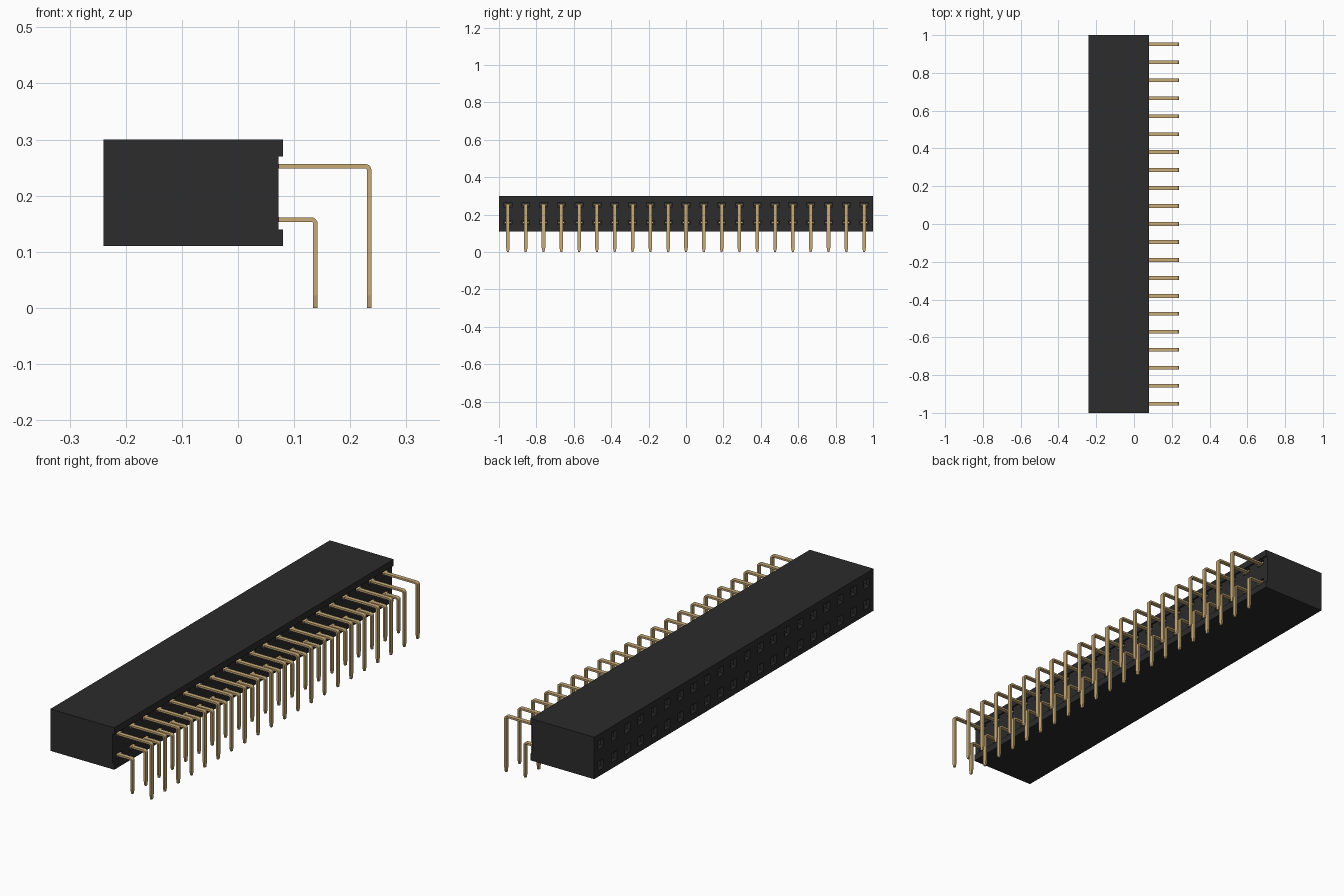
import bpy
import bmesh
import math
from mathutils import Vector

COUNT = 21
PITCH = 2 / COUNT
ROW_LOW, ROW_HIGH = 0.1575, 0.2525

cube = bpy.data.objects.get("Cube")
if cube:
    bpy.data.objects.remove(cube, do_unlink=True)


def make_material(name, rgb):
    mat = bpy.data.materials.new(name)
    mat.use_nodes = True
    mat.diffuse_color = (*rgb, 1)
    bsdf = mat.node_tree.nodes["Principled BSDF"]
    bsdf.inputs["Base Color"].default_value = (*rgb, 1)
    bsdf.inputs["Roughness"].default_value = 0.6
    return mat


black = make_material("black plastic", (0.025, 0.025, 0.025))
gold = make_material("gold metal", (0.58, 0.41, 0.19))


def finish(bm, name, mat):
    bmesh.ops.recalc_face_normals(bm, faces=bm.faces)
    mesh = bpy.data.meshes.new(name)
    bm.to_mesh(mesh)
    bm.free()
    mesh.materials.append(mat)
    obj = bpy.data.objects.new(name, mesh)
    bpy.context.collection.objects.link(obj)
    return obj


def repeat(obj):
    mod = obj.modifiers.new("row", 'ARRAY')
    mod.count = COUNT
    mod.use_relative_offset = False
    mod.use_constant_offset = True
    mod.constant_offset_displace = (0, PITCH, 0)


def inset(bm, faces, thickness, depth=0):
    bmesh.ops.inset_individual(bm, faces=faces, thickness=thickness,
                               depth=depth, use_even_offset=True)


def build_housing():
    # Side profile (x, z) swept along y in one section per contact
    profile = [(-0.24, 0.11), (0.08, 0.11), (0.08, 0.14), (0.072, 0.14),
               (0.072, 0.175), (0.072, 0.235), (0.072, 0.27), (0.08, 0.27),
               (0.08, 0.30), (-0.24, 0.30), (-0.24, 0.205)]
    bm = bmesh.new()
    rings = [[bm.verts.new((x, -1 + i * PITCH, z)) for x, z in profile]
             for i in range(COUNT + 1)]
    n = len(profile)
    for a, b in zip(rings, rings[1:]):
        for k in range(n):
            m = (k + 1) % n
            bm.faces.new((a[k], a[m], b[m], b[k]))
    bm.faces.new(rings[0])
    bm.faces.new(rings[-1])
    bmesh.ops.recalc_face_normals(bm, faces=bm.faces)

    # Funnel-shaped sockets on the mating face
    sockets = [f for f in bm.faces if f.normal.x < -0.9]
    inset(bm, sockets, 0.0275)
    inset(bm, sockets, 0.009, -0.01)
    inset(bm, sockets, 0, -0.15)

    # Shallow pockets around the pin roots
    pockets = [f for f in bm.faces if f.normal.x > 0.9
               and min(abs(f.calc_center_median().z - r)
                       for r in (ROW_LOW, ROW_HIGH)) < 0.002]
    inset(bm, pockets, 0.006)
    for f in pockets:
        cy = f.calc_center_median().y
        for v in f.verts:
            v.co.y = cy + math.copysign(0.021, v.co.y - cy)
    inset(bm, pockets, 0, -0.025)
    return finish(bm, "socket_housing", black)


def build_pin(name, row_z, leg_x):
    # Flat strip: bent centre line, rectangular section, tapered tip
    half_t, half_w, r = 0.004, 0.0095, 0.008
    up, right = Vector((0, 0, 1)), Vector((1, 0, 0))
    path = [(Vector((0.03, 0, row_z)), up, half_w)]
    centre = Vector((leg_x - r, 0, row_z - r))
    for i in range(6):
        a = math.radians(90 - 18 * i)
        d = Vector((math.cos(a), 0, math.sin(a)))
        path.append((centre + d * r, d, half_w))
    path.append((Vector((leg_x, 0, 0.022)), right, half_w))
    path.append((Vector((leg_x, 0, 0)), right, 0.005))

    bm = bmesh.new()
    rings = []
    for p, nrm, w in path:
        rings.append([bm.verts.new(p + nrm * half_t * s + Vector((0, w * t, 0)))
                      for s, t in ((1, 1), (1, -1), (-1, -1), (-1, 1))])
    for a, b in zip(rings, rings[1:]):
        for k in range(4):
            m = (k + 1) % 4
            bm.faces.new((a[k], a[m], b[m], b[k]))
    bm.faces.new(rings[0])
    bm.faces.new(rings[-1])
    obj = finish(bm, name, gold)
    obj.location.y = -1 + PITCH / 2
    repeat(obj)
    return obj


def build_shoulder(name, row_z):
    # Wider contact root seated in the pocket
    bm = bmesh.new()
    bmesh.ops.create_cube(bm, size=1)
    bmesh.ops.scale(bm, vec=(0.03, 0.036, 0.0085), verts=bm.verts)
    obj = finish(bm, name, gold)
    obj.location = (0.058, -1 + PITCH / 2, row_z)
    repeat(obj)
    return obj


build_housing()
for label, z, x in (("lower", ROW_LOW, 0.138), ("upper", ROW_HIGH, 0.234)):
    build_pin(label + "_pins", z, x)
    build_shoulder(label + "_contact_roots", z)
